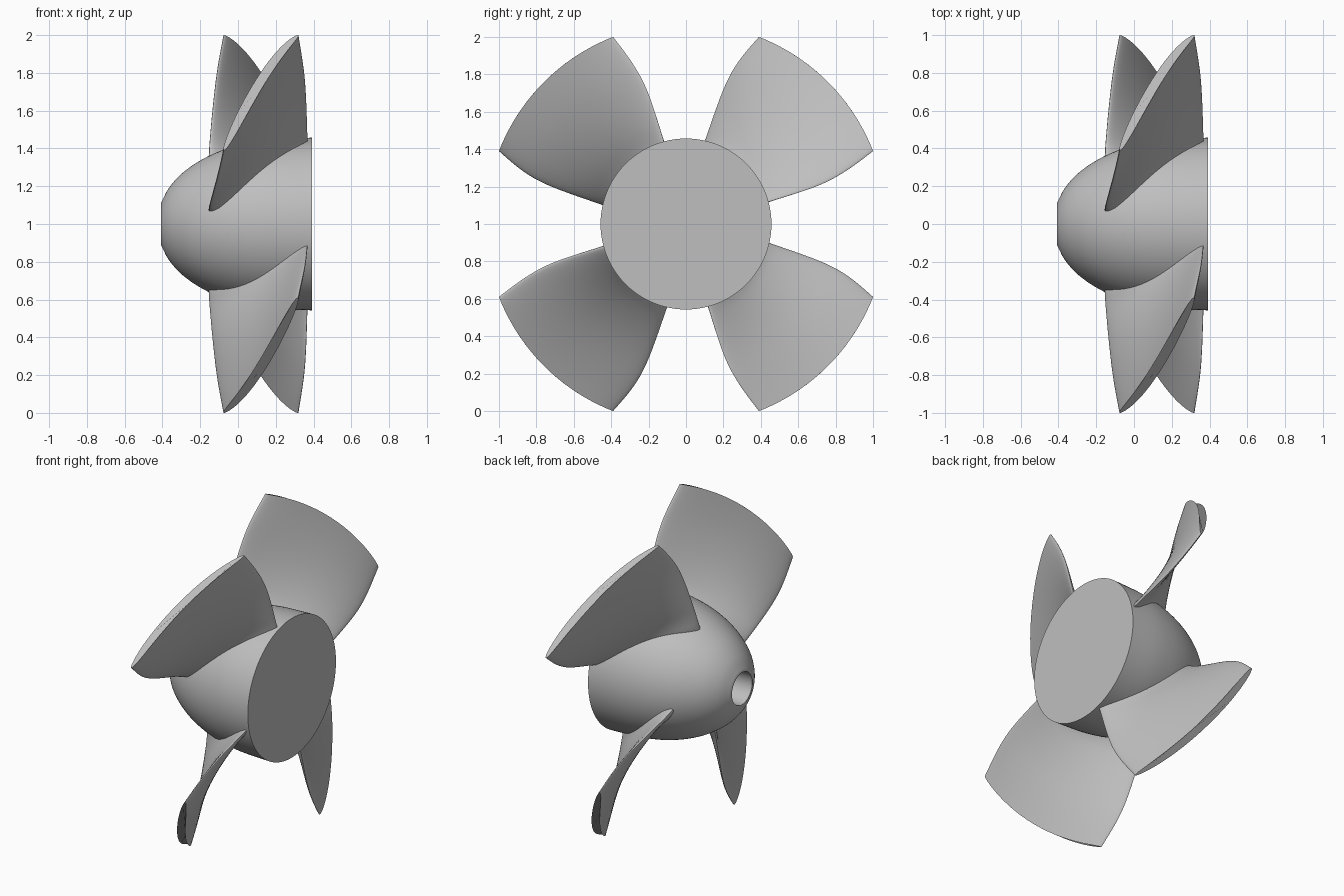
import bpy, bmesh
from math import sin, cos, pi, radians, hypot

cube = bpy.data.objects.get("Cube")
if cube:
    bpy.data.objects.remove(cube, do_unlink=True)

grey = bpy.data.materials.new("metal grey")
grey.use_nodes = True
colour = (0.52, 0.52, 0.52, 1)
grey.diffuse_color = colour
grey.node_tree.nodes["Principled BSDF"].inputs["Base Color"].default_value = colour


def interp(points, t):
    """Smooth interpolation through (t, value) points, with clamped ends."""
    n = len(points)

    def slope(i):
        a, b = points[max(i - 1, 0)], points[min(i + 1, n - 1)]
        return (b[1] - a[1]) / (b[0] - a[0])

    t = min(max(t, points[0][0]), points[-1][0])
    i = 0
    while i < n - 2 and t > points[i + 1][0]:
        i += 1
    (t0, v0), (t1, v1) = points[i], points[i + 1]
    h = t1 - t0
    s = (t - t0) / h
    return ((2*s**3 - 3*s**2 + 1) * v0 + (s**3 - 2*s**2 + s) * h * slope(i)
            + (3*s**2 - 2*s**3) * v1 + (s**3 - s**2) * h * slope(i + 1))


def finish(bm, name):
    bmesh.ops.recalc_face_normals(bm, faces=bm.faces)
    mesh = bpy.data.meshes.new(name)
    bm.to_mesh(mesh)
    bm.free()
    mesh.materials.append(grey)
    ob = bpy.data.objects.new(name, mesh)
    bpy.context.collection.objects.link(ob)
    ob.location.z = 1
    bpy.ops.object.select_all(action="DESELECT")
    ob.select_set(True)
    bpy.context.view_layer.objects.active = ob
    bpy.ops.object.shade_smooth_by_angle(angle=radians(35))
    return ob


def skin(bm, rings):
    """Bridge closed rings of points and cap both ends."""
    loops = [[bm.verts.new(p) for p in ring] for ring in rings]
    for a, b in zip(loops, loops[1:]):
        for i in range(len(a)):
            j = (i + 1) % len(a)
            bm.faces.new((a[i], a[j], b[j], b[i]))
    bm.faces.new(loops[0])
    bm.faces.new(loops[-1])


# Hub: bullet-shaped revolve about x with a blind shaft bore in the nose
NOSE, BACK, BORE = -0.407, 0.391, 0.105
hub_profile = [(NOSE, 0.112), (-0.37, 0.185), (-0.3, 0.265), (-0.2, 0.336),
               (-0.1, 0.384), (0, 0.417), (0.1, 0.438), (0.2, 0.45), (BACK, 0.457)]
steps = 32
outline = [(0.2, BORE), (NOSE, BORE)]
for i in range(steps + 1):
    x = NOSE + (BACK - NOSE) * (i / steps) ** 1.4
    outline.append((x, interp(hub_profile, x)))
bm = bmesh.new()
skin(bm, [[(x, r * cos(2*pi*k/96), r * sin(2*pi*k/96)) for k in range(96)]
          for x, r in outline])
finish(bm, "hub")

# Blade: edge angles (degrees) and axial positions against radius
R_ROOT, R_TIP = 0.3, 1.0735
lead_angle = [(0.3, 10), (0.46, 13), (0.83, 16.5), (R_TIP, 21.3)]
trail_angle = [(0.3, 76), (0.46, 75), (0.77, 73.5), (R_TIP, 68.7)]
lead_x = [(0.3, -0.155), (0.46, -0.148), (0.8, -0.115), (R_TIP, -0.075)]
trail_x = [(0.3, 0.37), (0.46, 0.367), (0.8, 0.352), (R_TIP, 0.318)]
HALF, RADIAL = 28, 28


def section(r):
    a0, a1 = radians(interp(lead_angle, r)), radians(interp(trail_angle, r))
    x0, x1 = interp(lead_x, r), interp(trail_x, r)
    arc, rise = (a1 - a0) * r, x1 - x0
    length = hypot(arc, rise)
    # slight flare where the blade meets the hub
    thick = 0.027 + 0.02 * max(0, (0.5 - r) / 0.12) ** 2 * (r > 0.38) \
        + 0.02 * (r <= 0.38)
    ring = []
    for k in range(2 * HALF):
        t = pi * k / HALF
        u = (1 - cos(t)) / 2
        side = 1 if k < HALF else -1
        off = side * thick * max(0, 1 - abs(2*u - 1) ** 3) ** 0.5
        if k in (0, HALF):
            off = 0
        a = a0 + (a1 - a0) * u - off * rise / length / r
        x = x0 + rise * u + off * arc / length
        ring.append((x, -r * cos(a), r * sin(a)))
    return ring


def make_blade(name, turn):
    bm = bmesh.new()
    skin(bm, [section(R_ROOT + (R_TIP - R_ROOT) * i / RADIAL)
              for i in range(RADIAL + 1)])
    finish(bm, name).rotation_euler.x = turn


for i, name in enumerate(["upper_front_blade", "lower_front_blade",
                          "lower_back_blade", "upper_back_blade"]):
    make_blade(name, i * pi / 2)
